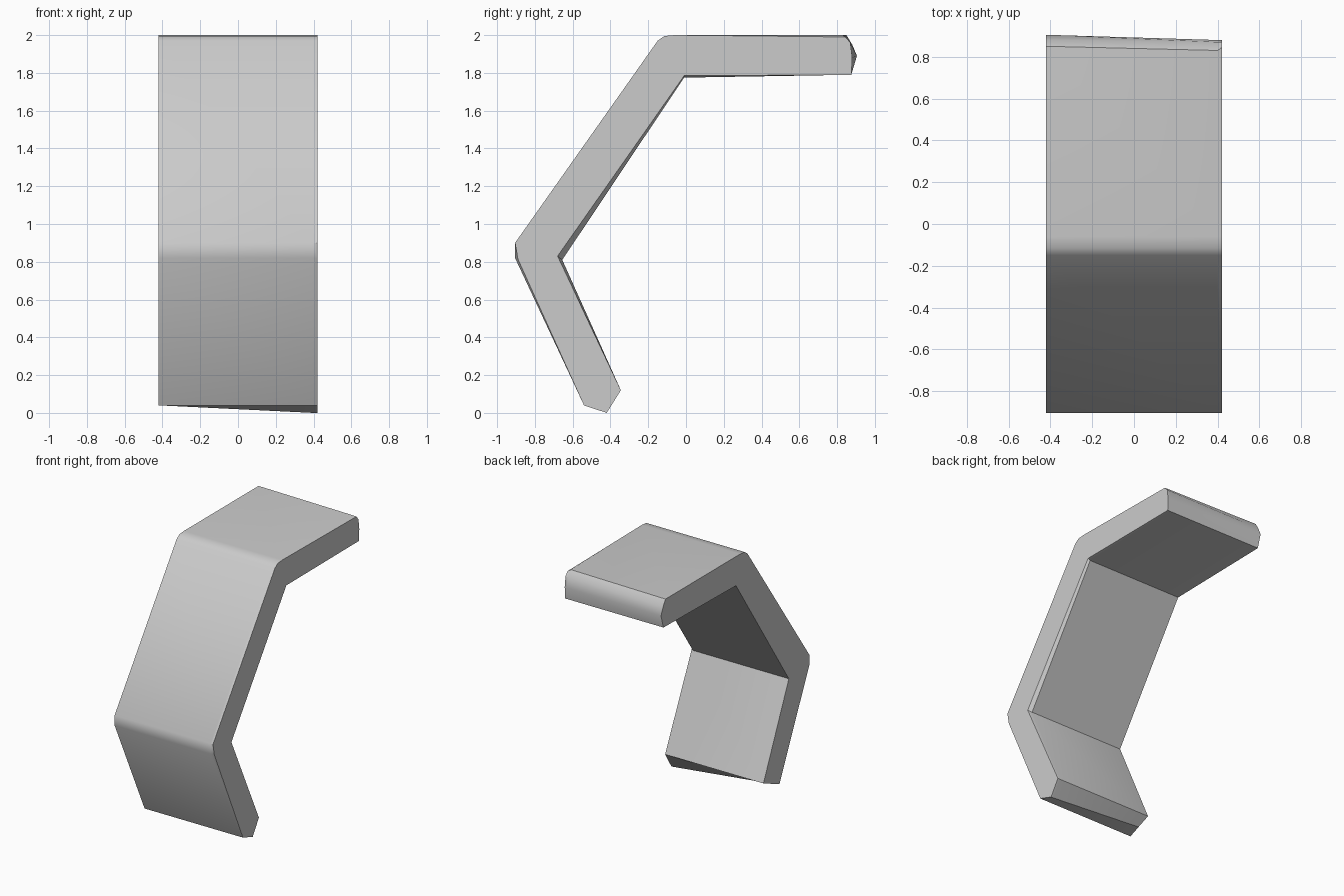
import bpy
import bmesh
import math

# Remove the default cube
default_cube = bpy.data.objects.get("Cube")
if default_cube:
    bpy.data.objects.remove(default_cube, do_unlink=True)


def make_material(name, colour):
    material = bpy.data.materials.new(name)
    material.use_nodes = True
    material.diffuse_color = colour
    shader = next(n for n in material.node_tree.nodes if n.type == "BSDF_PRINCIPLED")
    shader.inputs["Base Color"].default_value = colour
    return material


def loft(name, sections, material):
    """Skin a strip through closed (x, outline) sections and cap both ends."""
    bm = bmesh.new()
    rings = [[bm.verts.new((x, y, z)) for y, z in outline.values()]
             for x, outline in sections]
    for ring, following in zip(rings, rings[1:]):
        for i in range(len(ring)):
            j = (i + 1) % len(ring)
            bm.faces.new((ring[i], ring[j], following[j], following[i]))
    caps = [bm.faces.new(rings[0]), bm.faces.new(rings[-1])]
    bmesh.ops.recalc_face_normals(bm, faces=bm.faces[:])
    bmesh.ops.triangulate(bm, faces=caps)
    mesh = bpy.data.meshes.new(name)
    bm.to_mesh(mesh)
    bm.free()
    mesh.materials.append(material)
    part = bpy.data.objects.new(name, mesh)
    bpy.context.collection.objects.link(part)
    return part


# Bent strip outline in (y, z), going round from the lower front edge
shoulder = {
    "heel": (-0.54, 0.04),
    "toe_tip": (-0.42, 0),
    "toe_back": (-0.345, 0.12),
    "inner_low": (-0.655, 0.81),
    "inner_high": (-0.01, 1.775),
    "back_low": (0.875, 1.79),
    "back_middle": (0.88, 1.88),
    "back_high": (0.87, 1.96),
    "top_back": (0.83, 2),
    "top_front": (-0.06, 2),
    "curve_middle": (-0.115, 1.995),
    "curve_low": (-0.15, 1.97),
    "bend_high": (-0.905, 0.9),
    "bend_low": (-0.905, 0.82),
}

# Left end has slightly chamfered edges
left_end = dict(
    shoulder,
    inner_low=(-0.68, 0.83),
    inner_high=(-0.01, 1.785),
    top_back=(0.845, 1.99),
    bend_low=(-0.89, 0.815),
)

# Right end has a pointed back and a blunt foot
right_end = dict(
    shoulder,
    toe_tip=(-0.45, 0.077),
    back_middle=(0.905, 1.89),
    back_high=(0.88, 1.95),
    top_back=(0.85, 2),
)

grey = make_material("light grey", (0.6, 0.6, 0.6, 1))
strip = loft("bent_strip",
             [(-0.42, right_end), (0.4, shoulder), (0.42, left_end)], grey)

# Soften the shallow bends and keep the corners crisp
bpy.ops.object.select_all(action="DESELECT")
strip.select_set(True)
bpy.context.view_layer.objects.active = strip
bpy.ops.object.shade_smooth_by_angle(angle=math.radians(36))
